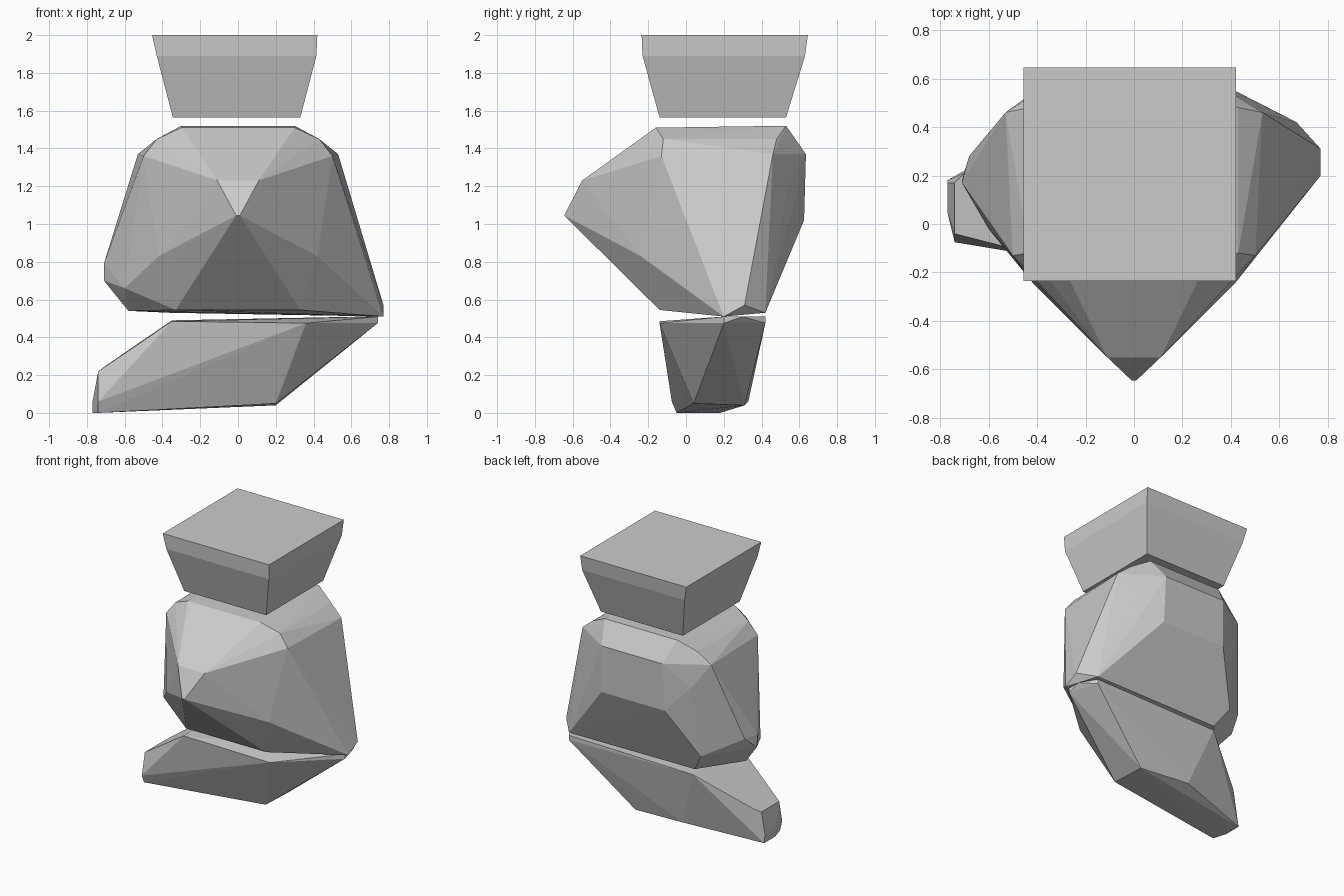
import bpy, bmesh


def both(points):
    """Mirror points across x = 0."""
    return [(s * x, y, z) for x, y, z in points for s in (-1, 1)]


def rect(x0, x1, y0, y1, z):
    """Corners of a level rectangle."""
    return [(x, y, z) for x in (x0, x1) for y in (y0, y1)]


def faceted(name, points):
    """Flat-faced convex block around a few corner points."""
    bm = bmesh.new()
    for p in points:
        bm.verts.new(p)
    out = bmesh.ops.convex_hull(bm, input=bm.verts)
    loose = {g for g in out["geom_interior"] + out["geom_unused"]
             if isinstance(g, bmesh.types.BMVert)}
    bmesh.ops.delete(bm, geom=list(loose), context='VERTS')
    bmesh.ops.dissolve_limit(bm, angle_limit=0.01, verts=bm.verts, edges=bm.edges)
    bmesh.ops.recalc_face_normals(bm, faces=bm.faces)
    mesh = bpy.data.meshes.new(name)
    bm.to_mesh(mesh)
    bm.free()
    obj = bpy.data.objects.new(name, mesh)
    bpy.context.collection.objects.link(obj)
    return obj


# Flared square block on top
faceted("top_block",
        rect(-0.455, 0.42, -0.235, 0.645, 2.0)
        + rect(-0.43, 0.415, -0.23, 0.63, 1.89)
        + rect(-0.345, 0.33, -0.14, 0.53, 1.565))

# Body: mirrored nose, shoulders and back, then uneven lower sides
body = both([
    (0.01, -0.645, 1.045), (0.11, -0.55, 1.23), (0.42, -0.24, 0.83),
    (0.33, -0.14, 0.545), (0.30, -0.16, 1.51), (0.43, -0.12, 1.45),
    (0.50, -0.13, 1.36), (0.53, 0.46, 1.37), (0.43, 0.48, 1.45),
    (0.30, 0.53, 1.52), (0.25, 0.635, 1.37), (0.26, 0.625, 1.02),
    (0.42, 0.54, 1.2),
])
body += [
    (0.77, 0.20, 0.51), (0.77, 0.31, 0.57), (0.67, 0.42, 0.53),
    (-0.36, 0.41, 0.53), (-0.45, 0.47, 0.67), (-0.68, 0.28, 0.79),
    (-0.71, 0.18, 0.70), (-0.71, 0.17, 0.79), (-0.58, 0.12, 0.54),
    (-0.60, -0.02, 0.66),
]
faceted("body", body)

# Foot: sloping block with a rounded toe at the left
faceted("foot", [
    (0.74, 0.20, 0.51), (0.74, 0.30, 0.51), (0.74, 0.20, 0.475),
    (0.67, 0.42, 0.51), (0.67, 0.42, 0.475),
    (0.36, -0.14, 0.475), (-0.35, -0.14, 0.485), (-0.35, 0.42, 0.49),
    (0.20, 0.04, 0.05), (0.20, 0.31, 0.04), (-0.20, 0.33, 0.06),
    (-0.77, 0.18, 0.0), (-0.77, 0.05, 0.0), (-0.74, -0.05, 0.0),
    (-0.74, -0.075, 0.06), (-0.77, 0.05, 0.06), (-0.77, 0.17, 0.06),
    (-0.74, -0.04, 0.22), (-0.70, 0.21, 0.25), (-0.74, 0.17, 0.22),
])
